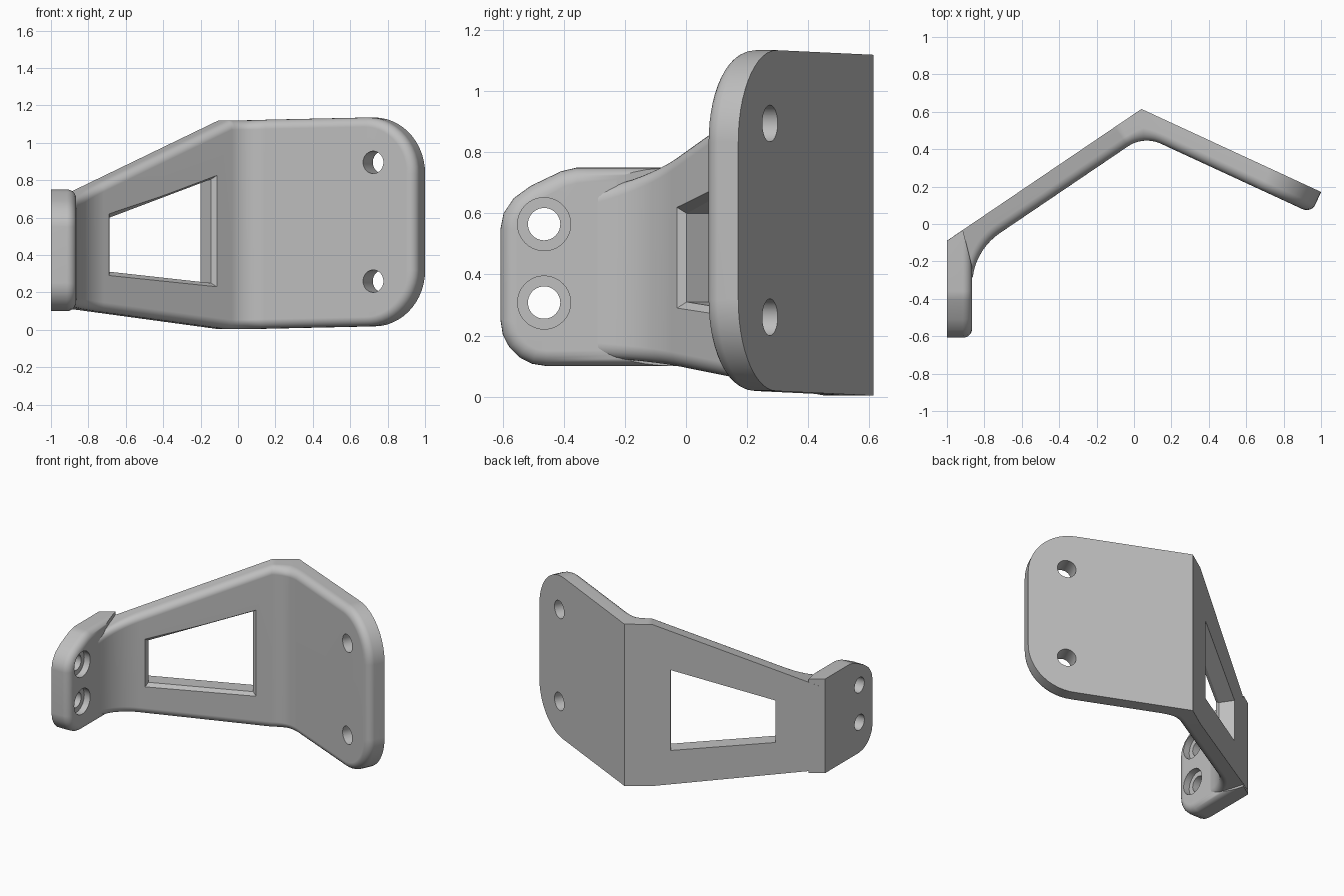
import bpy, bmesh, math
from mathutils import Vector, Matrix

if "Cube" in bpy.data.objects:
    bpy.data.objects.remove(bpy.data.objects["Cube"])

grey = bpy.data.materials.new("light_grey")
grey.diffuse_color = (0.52, 0.52, 0.52, 1)
grey.use_nodes = True
grey.node_tree.nodes["Principled BSDF"].inputs["Base Color"].default_value = grey.diffuse_color

APEX = Vector((0.04, 0.615))            # sharp outer corner of the bend, in plan
A1, A2 = math.radians(34.1), math.radians(-24.8)
D1 = Vector((math.cos(A1), math.sin(A1)))     # along the web
D2 = Vector((math.cos(A2), math.sin(A2)))     # along the right plate
N1, N2 = Vector((D1.y, -D1.x)), Vector((D2.y, -D2.x))
T, ROUND = 0.125, 0.05                  # sheet thickness, edge rounding
BEND_R = 0.18                           # inner radius of the main bend
UB = (T + BEND_R) * math.tan((A1 - A2) / 2)
FIL_U, FIL_R = -0.998, 0.34             # fillet from the web into the flange


def make_object(name, bm):
    bmesh.ops.recalc_face_normals(bm, faces=bm.faces)
    me = bpy.data.meshes.new(name)
    bm.to_mesh(me)
    bm.free()
    ob = bpy.data.objects.new(name, me)
    bpy.context.collection.objects.link(ob)
    me.materials.append(grey)
    return ob


def sheet(name, upper, lower, place, depth):
    """Thick sheet between two chains of (u, z, normal angle), front edges rounded."""
    bm = bmesh.new()
    layers = [(0, 0)]
    for k in range(7):
        a = math.pi / 2 * k / 6
        layers.append((ROUND * (1 - math.sin(a)), ROUND * (1 - math.cos(a))))
    rings = []
    n = len(upper)
    for i, (up, inset) in enumerate(layers):
        ring = []
        for u, z, ang in upper + lower[::-1]:
            d = 0 if i == 0 else depth(u) - up
            a = math.radians(ang)
            p = place(u - inset * math.cos(a), d)
            ring.append(bm.verts.new((p.x, p.y, z - inset * math.sin(a))))
        rings.append(ring)
    m = 2 * n
    for r, s in zip(rings, rings[1:]):
        for j in range(m):
            bm.faces.new((r[j], r[(j + 1) % m], s[(j + 1) % m], s[j]))
    for r in (rings[0], rings[-1]):
        for j in range(n - 1):
            bm.faces.new((r[j], r[j + 1], r[m - 2 - j], r[m - 1 - j]))
    return make_object(name, bm)


def arc(cu, cz, r, sign, count):
    """Rounded corner running from top or bottom to the end wall."""
    out = []
    for k in range(count):
        ang = sign * 90 * (1 - k / (count - 1))
        a = math.radians(ang)
        out.append((cu + r * math.cos(a), cz + r * math.sin(a), ang))
    return out


def cylinder(center, axis, r, length):
    bm = bmesh.new()
    rot = Vector(axis).to_track_quat('Z', 'Y').to_matrix().to_4x4()
    bmesh.ops.create_cone(bm, cap_ends=True, segments=40, radius1=r, radius2=r,
                          depth=length, matrix=Matrix.Translation(center) @ rot)
    return make_object("cutter", bm)


def cut(ob, cutter):
    mod = ob.modifiers.new("cut", 'BOOLEAN')
    mod.operation, mod.solver, mod.object = 'DIFFERENCE', 'EXACT', cutter
    bpy.context.view_layer.objects.active = ob
    bpy.ops.object.modifier_apply(modifier=mod.name)
    bpy.data.objects.remove(cutter)


def finish(ob):
    bpy.ops.object.select_all(action='DESELECT')
    ob.select_set(True)
    bpy.context.view_layer.objects.active = ob
    bpy.ops.object.shade_smooth_by_angle(angle=math.radians(30))
    ob.modifiers.new("even_shading", 'WEIGHTED_NORMAL').keep_sharp = True


# Bent sheet: sloping web, main bend and right plate
def bent_place(u, d):
    back = APEX + (D1 if u < 0 else D2) * u
    if abs(u) >= UB:
        return back + (N1 if u < 0 else N2) * d
    center = APEX - D1 * UB + N1 * (T + BEND_R)
    a = A1 + (A2 - A1) * (u + UB) / (2 * UB)
    front = center - Vector((math.sin(a), -math.cos(a))) * BEND_R
    return back.lerp(front, d / T)


def bent_depth(u):
    if u >= FIL_U:
        return T
    return T + FIL_R - math.sqrt(FIL_R ** 2 - (u - FIL_U) ** 2)


def top_z(u):
    return 1.12 + (0.4 * (u + UB) if u < -UB else 0.02 * max(u, 0))


def bottom_z(u):
    return 0.003 - 0.113 * (u + UB) if u < -UB else 0.003 + 0.02 * max(u, 0)


stations = [-1.255 + (FIL_U + 1.255) * k / 8 for k in range(9)]
stations += [-UB + 2 * UB * k / 10 for k in range(11)]
END, CORNER = 1.058, 0.3
upper = [(u, top_z(u), 90) for u in stations]
lower = [(u, bottom_z(u), -90) for u in stations]
upper += arc(END - CORNER, top_z(0.758) - CORNER, CORNER, 1, 14)
lower += arc(END - CORNER, bottom_z(0.758) + CORNER, CORNER, -1, 14)
bracket = sheet("web_and_right_plate", upper, lower, bent_place, bent_depth)

# Tapered window through the web, flared at the front
bm = bmesh.new()
rings = []
for d, flare in ((-0.05, 0), (0.1, 0), (0.15, 0.04)):
    ring = []
    for u, z, su, sz in ((-0.945, 0.6, -1, 1), (-0.29, 0.805, 1, 1),
                         (-0.29, 0.25, 1, -1), (-0.945, 0.31, -1, -1)):
        p = APEX + D1 * (u + su * flare) + N1 * d
        ring.append(bm.verts.new((p.x, p.y, z + sz * flare)))
    rings.append(ring)
for r, s in zip(rings, rings[1:]):
    for j in range(4):
        bm.faces.new((r[j], r[(j + 1) % 4], s[(j + 1) % 4], s[j]))
bm.faces.new(rings[0])
bm.faces.new(rings[-1])
cut(bracket, make_object("cutter", bm))

# Screw holes in the right plate
for z in (0.895, 0.26):
    p = APEX + D2 * 0.81 + N2 * T / 2
    cut(bracket, cylinder((p.x, p.y, z), (N2.x, N2.y, 0), 0.06, 0.4))
finish(bracket)


# Left flange, its inner end buried in the web
def flange_place(u, d):
    y = -u
    if u < 0.1:
        y = -0.09 + 0.678 * d if d <= 0.085 else -0.032 - (d - 0.085) * 4
    return Vector((-1 + d, y))


upper = [(0.09, 0.75, 90), (0.36, 0.75, 85), (0.41, 0.738, 70), (0.51, 0.69, 57),
         (0.565, 0.65, 40), (0.598, 0.6, 22), (0.608, 0.55, 0)]
lower = [(0.09, 0.1, -90)] + arc(0.458, 0.25, 0.15, -1, 6)
flange = sheet("left_flange", upper, lower, flange_place, lambda u: 0.135)

# Counterbored holes in the flange
for z in (0.565, 0.308):
    cut(flange, cylinder((-0.93, -0.465, z), (1, 0, 0), 0.053, 0.4))
    cut(flange, cylinder((-0.81, -0.465, z), (1, 0, 0), 0.087, 0.2))
finish(flange)
